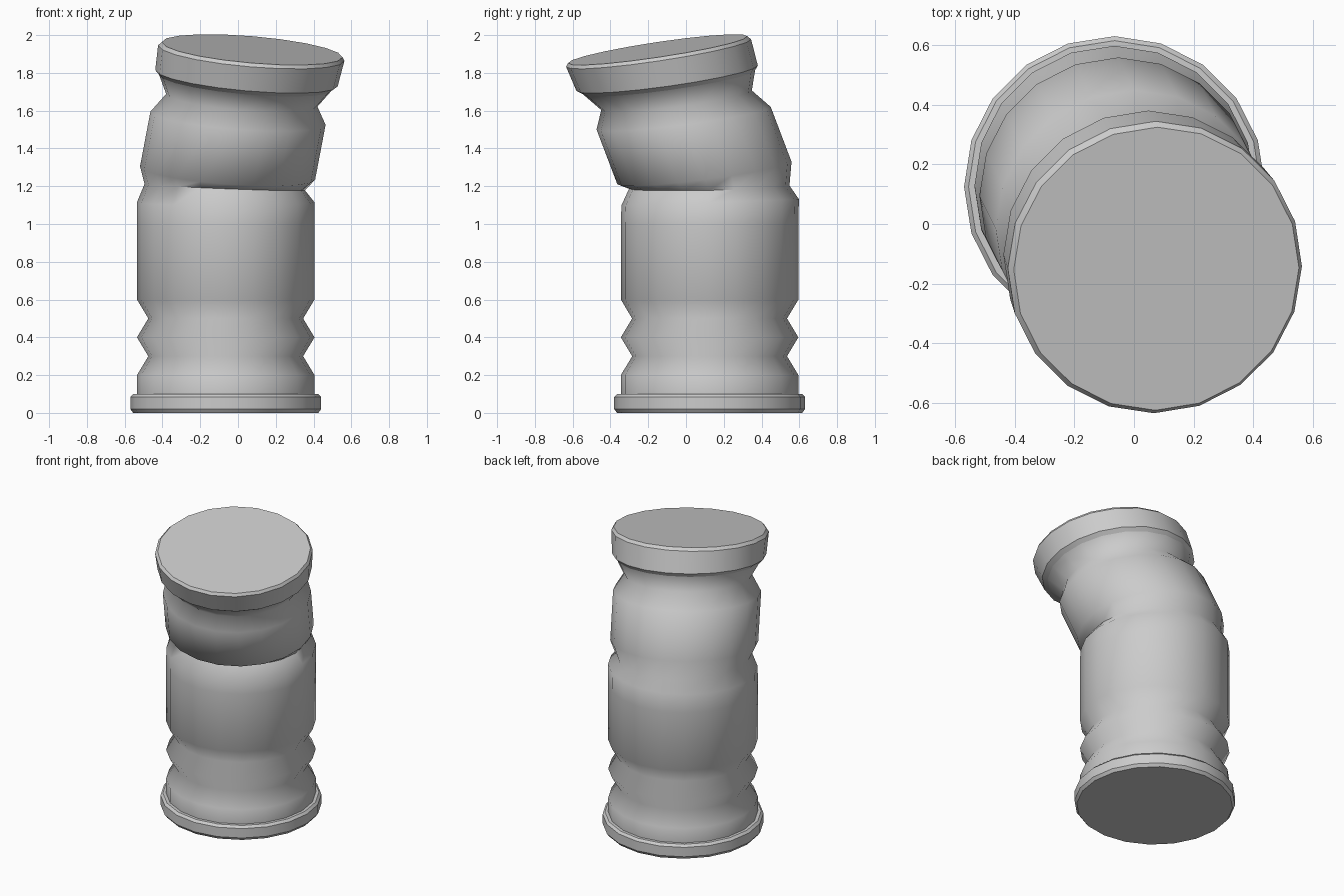
import bpy, bmesh, math
from mathutils import Vector

if "Cube" in bpy.data.objects:
    bpy.data.objects.remove(bpy.data.objects["Cube"])

SIDES = 20


def loft(name, rings, angle, cap_bottom=False, cap_top=False):
    """Skin a stack of tilted rings: (x, y, z, radius, slope_x, slope_y)."""
    bm = bmesh.new()
    loops = []
    for x, y, z, r, sx, sy in rings:
        turn = Vector((0, 0, 1)).rotation_difference(Vector((-sx, -sy, 1)).normalized())
        loop = []
        for i in range(SIDES):
            a = 2 * math.pi * i / SIDES
            p = turn @ Vector((r * math.cos(a), r * math.sin(a), 0))
            loop.append(bm.verts.new(p + Vector((x, y, z))))
        loops.append(loop)
    for low, high in zip(loops, loops[1:]):
        for i in range(SIDES):
            j = (i + 1) % SIDES
            bm.faces.new((low[i], low[j], high[j], high[i]))
    if cap_bottom:
        bm.faces.new(loops[0][::-1])
    if cap_top:
        bm.faces.new(loops[-1])
    mesh = bpy.data.meshes.new(name)
    bm.to_mesh(mesh)
    bm.free()
    ob = bpy.data.objects.new(name, mesh)
    bpy.context.collection.objects.link(ob)
    bpy.ops.object.select_all(action='DESELECT')
    ob.select_set(True)
    bpy.context.view_layer.objects.active = ob
    bpy.ops.object.shade_smooth_by_angle(angle=math.radians(angle))


def upright(profile):
    return [(-0.065, 0.125, z, r, 0, 0) for z, r in profile]


# Base rim
loft("base_rim", upright([(0, 0.49), (0.02, 0.505), (0.085, 0.505),
                          (0.1, 0.49), (0.1, 0.47)]), 30, cap_bottom=True)

# Ribbed lower tube, then the leaning upper section and neck
flare = (0.04, -0.09, 1.75, 0.46, -0.09, 0.14)
tube = upright([(0.1, 0.47), (0.2, 0.47), (0.3, 0.41), (0.4, 0.47),
                (0.5, 0.41), (0.6, 0.47), (1.0, 0.47)])
tube += [(-0.065, 0.128, 1.115, 0.47, 0, 0.035),
         (-0.07, 0.123, 1.195, 0.425, -0.04, 0.02),
         (-0.055, 0.0975, 1.27, 0.465, -0.076, 0.13),
         (0.0, -0.0125, 1.56, 0.465, -0.076, 0.13),
         (0.02, -0.05, 1.655, 0.402, -0.085, 0.13),
         flare]
loft("flexible_tube", tube, 75)

# Tilted closed collar on top
loft("top_collar", [flare,
                    (0.045, -0.10, 1.772, 0.485, -0.09, 0.14),
                    (0.07, -0.145, 1.905, 0.495, -0.085, 0.15),
                    (0.075, -0.15, 1.923, 0.48, -0.085, 0.15)], 30, cap_top=True)
